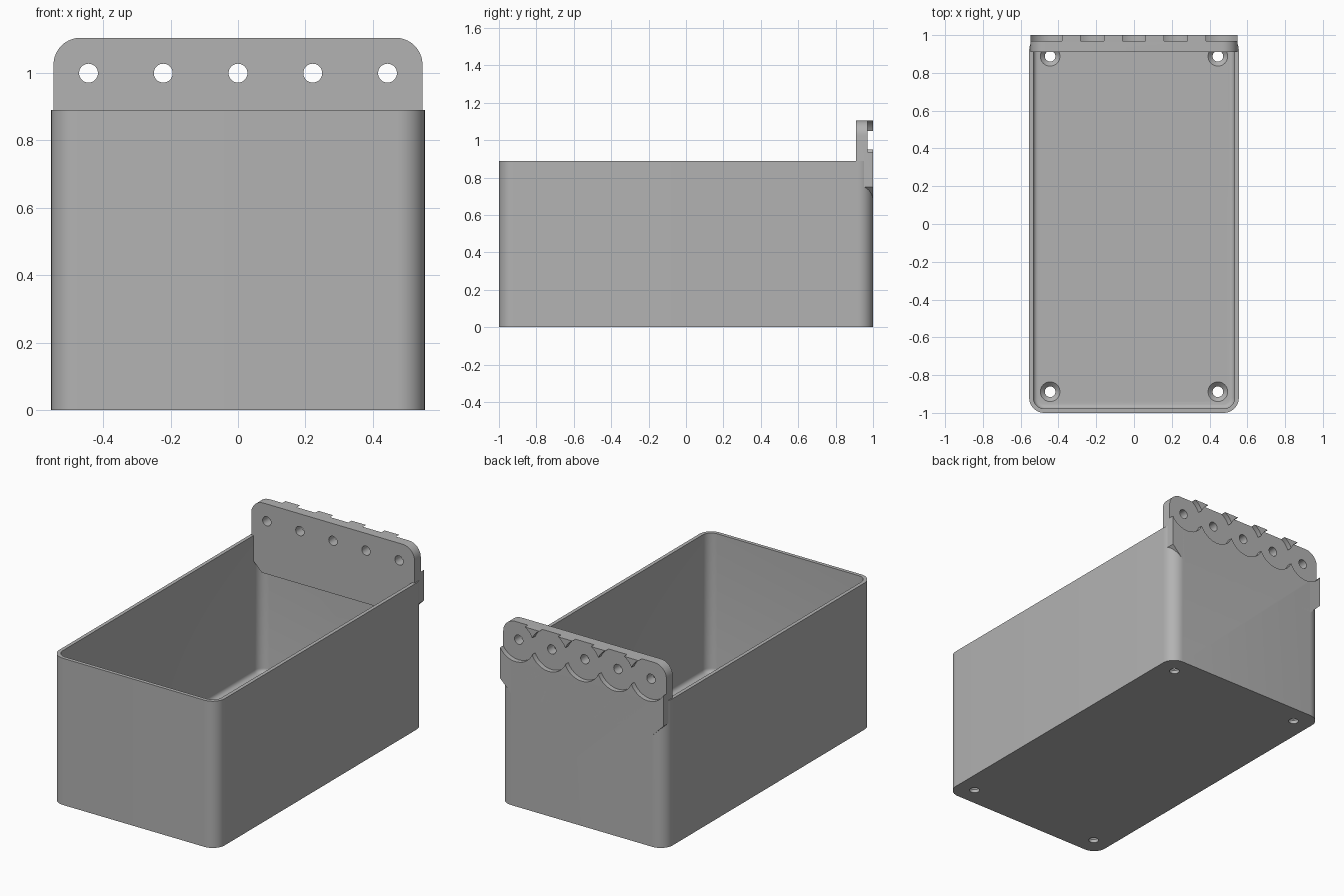
import bpy, bmesh, math
from mathutils import Matrix

if "Cube" in bpy.data.objects:
    bpy.data.objects.remove(bpy.data.objects["Cube"])

HALF_X, HALF_Y, HEIGHT, WALL, FLOOR = 0.555, 1.0, 0.89, 0.022, 0.045
CORNER = 0.08
HOLE_R, PITCH = 0.028, 0.222

grey = bpy.data.materials.new("light_grey")
grey.use_nodes = True
colour = (0.45, 0.45, 0.45, 1)
grey.diffuse_color = colour
grey.node_tree.nodes["Principled BSDF"].inputs["Base Color"].default_value = colour


def make_object(name, bm):
    bmesh.ops.recalc_face_normals(bm, faces=bm.faces)
    mesh = bpy.data.meshes.new(name)
    bm.to_mesh(mesh)
    bm.free()
    mesh.materials.append(grey)
    obj = bpy.data.objects.new(name, mesh)
    bpy.context.collection.objects.link(obj)
    return obj


def arc(cx, cy, r, start, steps=10):
    """Quarter circle, counter-clockwise from the start angle."""
    angles = [math.radians(start + 90 * i / steps) for i in range(steps + 1)]
    return [(cx + r * math.cos(a), cy + r * math.sin(a)) for a in angles]


def rounded_ring(bm, inset, z):
    """Rounded rectangle of vertices, inset from the outer wall."""
    r = CORNER - inset
    cx, cy = HALF_X - CORNER, HALF_Y - CORNER
    points = []
    for i, (sx, sy) in enumerate(((1, 1), (-1, 1), (-1, -1), (1, -1))):
        points += arc(sx * cx, sy * cy, r, 90 * i)
    return [bm.verts.new((x, y, z)) for x, y in points]


def make_bin():
    # Outer wall, rim, inner wall and a small fillet down to the floor
    bm = bmesh.new()
    levels = [(0, 0), (0, HEIGHT), (WALL, HEIGHT)]
    fillet = 0.025
    for i in range(6):
        a = math.radians(90 * i / 5)
        levels.append((WALL + fillet * (1 - math.cos(a)),
                       FLOOR + fillet * (1 - math.sin(a))))
    rings = [rounded_ring(bm, inset, z) for inset, z in levels]
    for low, high in zip(rings, rings[1:]):
        for i in range(len(low)):
            j = (i + 1) % len(low)
            bm.faces.new((low[i], low[j], high[j], high[i]))
    bm.faces.new(rings[0])
    bm.faces.new(rings[-1])
    return make_object("bin", bm)


def make_plate():
    # Rounded top corners, chamfered bottom corners
    bm = bmesh.new()
    hx, top, bottom, ch = 0.548, 1.105, 0.68, 0.07
    outline = [(-hx + ch, bottom), (hx - ch, bottom), (hx, bottom + ch)]
    outline += arc(hx - CORNER, top - CORNER, CORNER, 0)
    outline += arc(-hx + CORNER, top - CORNER, CORNER, 90)
    outline.append((-hx, bottom + ch))
    face = bm.faces.new([bm.verts.new((x, 0.91, z)) for x, z in outline])
    moved = bmesh.ops.extrude_face_region(bm, geom=[face])["geom"]
    bmesh.ops.translate(bm, vec=(0, 0.09, 0),
                        verts=[v for v in moved if isinstance(v, bmesh.types.BMVert)])
    return make_object("hanging_plate", bm)


def cutter(name, r1, r2, depth, location, along_y=False):
    bm = bmesh.new()
    turn = Matrix.Rotation(math.radians(-90), 4, 'X') if along_y else Matrix()
    bmesh.ops.create_cone(bm, cap_ends=True, segments=48, radius1=r1, radius2=r2,
                          depth=depth, matrix=Matrix.Translation(location) @ turn)
    obj = make_object(name, bm)
    obj.hide_render = True
    return obj


def cut(target, tools):
    bpy.context.view_layer.objects.active = target
    for tool in tools:
        mod = target.modifiers.new("cut", 'BOOLEAN')
        mod.operation, mod.solver, mod.object = 'DIFFERENCE', 'EXACT', tool
        bpy.ops.object.modifier_apply(modifier=mod.name)


storage_bin = make_bin()
plate = make_plate()

# Five screw holes with overlapping round recesses at the back
bores, recesses = [], []
for i in range(-2, 3):
    bores.append(cutter("bore_cutter", HOLE_R, HOLE_R, 0.4, (i * PITCH, 0.95, 1), True))
    recesses.append(cutter("recess_cutter", 0.122, 0.122, 0.1, (i * PITCH, 1.02, 1), True))

# Four countersunk holes through the floor
drains = []
for sx in (-1, 1):
    for sy in (-1, 1):
        x, y = sx * 2 * PITCH, sy * 4 * PITCH
        drains.append(cutter("floor_hole_cutter", HOLE_R, HOLE_R, 0.2, (x, y, 0)))
        drains.append(cutter("countersink_cutter", HOLE_R - 0.004, 0.056, 0.032,
                             (x, y, FLOOR - 0.012)))

cut(plate, bores + recesses)
cut(storage_bin, drains + recesses)
for tool in bores + recesses + drains:
    bpy.data.objects.remove(tool)

# Smooth the rounded surfaces, keep the edges crisp
bpy.ops.object.select_all(action='DESELECT')
for obj in (storage_bin, plate):
    obj.select_set(True)
bpy.context.view_layer.objects.active = storage_bin
bpy.ops.object.shade_smooth_by_angle(angle=math.radians(30))
